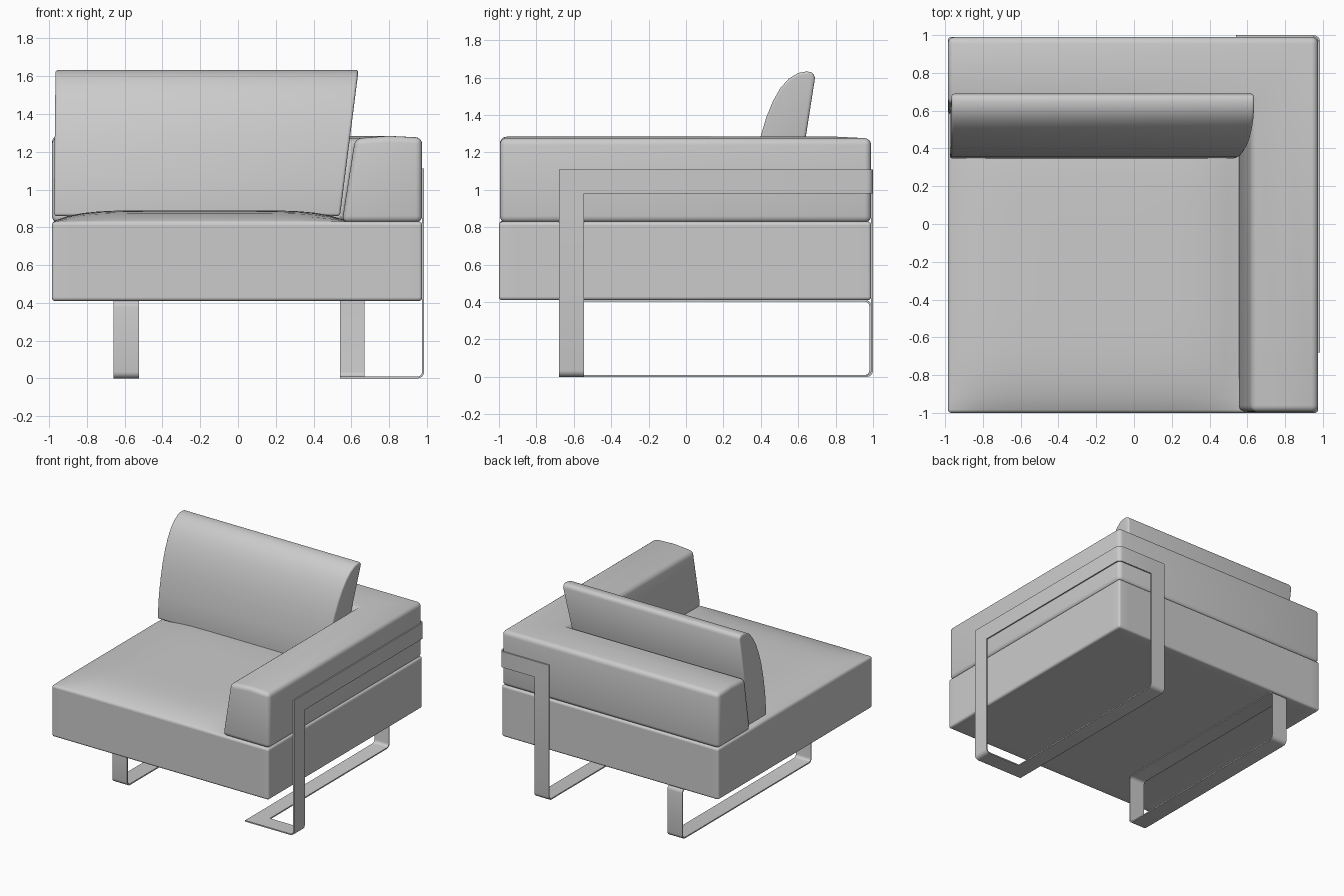
import bpy, bmesh, math

if "Cube" in bpy.data.objects:
    bpy.data.objects.remove(bpy.data.objects["Cube"])

X, Y, Z = 0.98, 0.995, 0.005          # strap centre planes: right side, back, floor


def finish(name, bm, bevel, segments=4, solid=0):
    """Turn a bmesh into a bevelled, smooth-shaded object."""
    bmesh.ops.recalc_face_normals(bm, faces=bm.faces)
    mesh = bpy.data.meshes.new(name)
    bm.to_mesh(mesh)
    bm.free()
    ob = bpy.data.objects.new(name, mesh)
    bpy.context.collection.objects.link(ob)
    b = ob.modifiers.new("Bevel", 'BEVEL')
    b.width, b.segments = bevel, segments
    b.limit_method, b.angle_limit = 'ANGLE', math.radians(40)
    if solid:
        s = ob.modifiers.new("Solidify", 'SOLIDIFY')
        s.thickness, s.offset, s.use_even_offset = solid, 0, True
    bpy.ops.object.select_all(action='DESELECT')
    ob.select_set(True)
    bpy.context.view_layer.objects.active = ob
    bpy.ops.object.convert(target='MESH')
    bpy.ops.object.shade_smooth_by_angle(angle=math.radians(35))
    return ob


def loft(name, rings, bevel):
    """Bridge closed rings of points and cap both ends."""
    bm = bmesh.new()
    vs = [[bm.verts.new(p) for p in r] for r in rings]
    n = len(vs[0])
    for a, b in zip(vs, vs[1:]):
        for i in range(n):
            j = (i + 1) % n
            bm.faces.new((a[i], a[j], b[j], b[i]))
    bm.faces.new(vs[0])
    bm.faces.new(vs[-1])
    return finish(name, bm, bevel)


def strap(name, quads):
    """Folded flat metal strap from welded quads."""
    bm = bmesh.new()
    for q in quads:
        bm.faces.new([bm.verts.new(p) for p in q])
    bmesh.ops.remove_doubles(bm, verts=bm.verts, dist=1e-4)
    return finish(name, bm, 0.03, 4, 0.01)


# Seat: box with a softly crowned top in the open sitting area
bm = bmesh.new()
bmesh.ops.create_cube(bm, size=1)
bmesh.ops.subdivide_edges(bm, edges=bm.edges[:], cuts=23, use_grid_fill=True)
for v in bm.verts:
    top = v.co.z > 0.499
    v.co.x = -0.005 + v.co.x * 1.96
    v.co.y = -0.005 + v.co.y * 1.99
    v.co.z = 0.62 + v.co.z * 0.42
    if top:
        u = min(1, abs(v.co.x + 0.2) / 0.785)
        w = min(1, abs(v.co.y + 0.2) / 0.8)
        v.co.z += 0.06 * (1 - u ** 6) * (1 - w ** 6)
finish("seat", bm, 0.03)

# Arm and low back: one slanted section swept round a mitred corner
section = [(0, 0.825), (0, 1.275), (0.18, 1.284), (0.355, 1.27), (0.425, 0.825)]
loft("arm_and_back", [
    [(0.975 - t, -0.995, z) for t, z in section],
    [(0.975 - t, 0.99 - t, z) for t, z in section],
    [(-0.985, 0.99 - t, z) for t, z in section]], 0.035)

# Back cushion: curved wedge with a slanted right end
wedge = [(0.345, 0.86), (0.358, 1.05), (0.378, 1.18), (0.40, 1.29), (0.43, 1.39),
         (0.465, 1.475), (0.505, 1.545), (0.55, 1.595), (0.60, 1.625), (0.645, 1.633),
         (0.678, 1.628), (0.69, 1.60), (0.64, 1.28), (0.575, 0.86)]
loft("back_cushion", [
    [(-0.975 + 0.012 * (z - 0.86), y, z) for y, z in wedge],
    [(0.54 + 0.127 * (z - 0.86), y, z) for y, z in wedge]], 0.015)

# Right frame: strap round the back corner, down both faces, L on the floor
a, b, c, d, lo, hi = -0.68, -0.545, 0.54, 0.67, 0.98, 1.11


def side(y0, y1, z0, z1):
    return [(X, y0, z0), (X, y1, z0), (X, y1, z1), (X, y0, z1)]


def back(x0, x1, z0, z1):
    return [(x1, Y, z0), (x0, Y, z0), (x0, Y, z1), (x1, Y, z1)]


def floor(x0, x1, y0, y1):
    return [(x0, y0, Z), (x0, y1, Z), (x1, y1, Z), (x1, y0, Z)]


strap("right_frame", [
    side(a, b, Z, lo), side(a, b, lo, hi), side(b, Y, lo, hi),
    back(d, X, lo, hi), back(c, d, lo, hi), back(c, d, Z, lo),
    floor(c, d, b, Y), floor(c, d, a, b), floor(d, X, a, b)])

# Left leg: closed strap loop under the seat
loop = [(-0.675, Z), (0.985, Z), (0.985, 0.408), (-0.675, 0.408)]
strap("left_leg", [
    [(-0.66, *p), (-0.66, *q), (-0.525, *q), (-0.525, *p)]
    for p, q in zip(loop, loop[1:] + loop[:1])])
